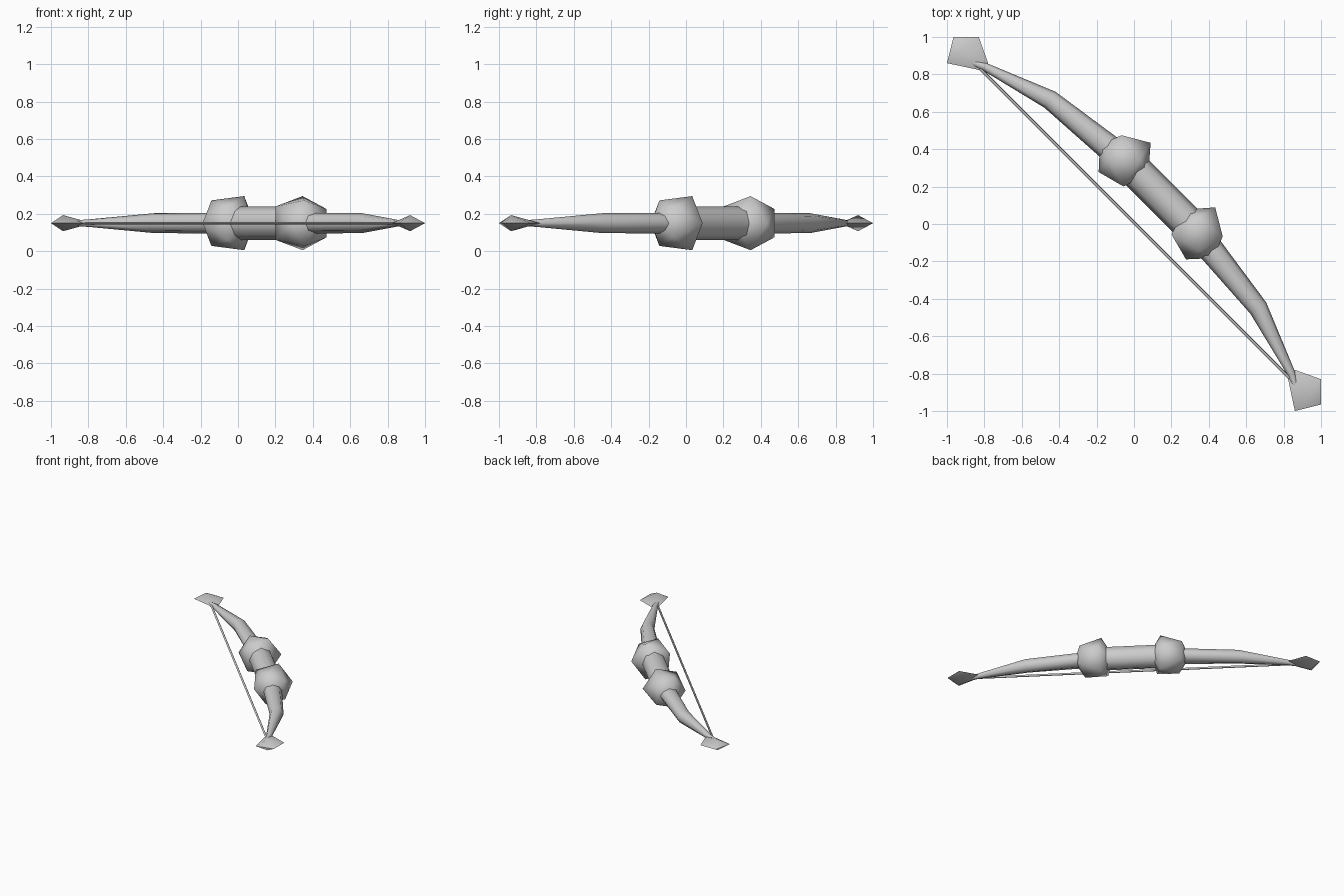
import bpy, bmesh, math
from mathutils import Matrix, Vector

cube = bpy.data.objects.get("Cube")
if cube:
    bpy.data.objects.remove(cube)

grey = bpy.data.materials.new("plain grey")
grey.use_nodes = True
grey.diffuse_color = (0.6, 0.6, 0.6, 1)
grey.node_tree.nodes["Principled BSDF"].inputs["Base Color"].default_value = (0.6, 0.6, 0.6, 1)

# The bow lies flat on a diagonal: u runs along the string, v points to the grip
MID = 0.15
TURN = Matrix.Translation((0, 0, MID)) @ Matrix.Rotation(-math.pi / 4, 4, 'Z')


def finish(name, bm, angle):
    bmesh.ops.recalc_face_normals(bm, faces=bm.faces)
    mesh = bpy.data.meshes.new(name)
    bm.to_mesh(mesh)
    bm.free()
    mesh.materials.append(grey)
    obj = bpy.data.objects.new(name, mesh)
    bpy.context.collection.objects.link(obj)
    bpy.ops.object.select_all(action='DESELECT')
    obj.select_set(True)
    bpy.context.view_layer.objects.active = obj
    bpy.ops.object.shade_smooth_by_angle(angle=math.radians(angle))
    return obj


def loft(name, rings, sides, side=1, tilt=0.0, angle=60):
    """Skin rings of (u, v, radius across, radius up, twist); side=-1 mirrors along u."""
    bm = bmesh.new()
    loops = []
    for u, v, across, up, twist in rings:
        loop = []
        for i in range(sides):
            a = 2 * math.pi * i / sides + twist
            w = across * math.cos(a)
            p = Vector((side * (u - w * math.sin(tilt)), v + w * math.cos(tilt), up * math.sin(a)))
            loop.append(bm.verts.new(TURN @ p))
        loops.append(loop)
    for a, b in zip(loops, loops[1:]):
        for i in range(sides):
            j = (i + 1) % sides
            bm.faces.new((a[i], a[j], b[j], b[i]))
    bm.faces.new(loops[0])
    bm.faces.new(loops[-1])
    return finish(name, bm, angle)


def knob(name, side):
    """Twenty-sided ball made of two staggered pentagons and two poles."""
    tilt = math.radians(13)
    axis = Vector((math.cos(tilt), math.sin(tilt), 0))
    centre = Vector((-0.283, 0.205, 0))
    bm = bmesh.new()

    def add(p):
        return bm.verts.new(TURN @ Vector((side * p.x, p.y, p.z)))

    def ring(along, r, twist):
        out = []
        for i in range(5):
            a = 2 * math.pi * i / 5 + twist
            across = Vector((-math.sin(tilt), math.cos(tilt), 0)) * math.cos(a)
            out.append(add(centre + axis * along + (across + Vector((0, 0, math.sin(a)))) * r))
        return out

    inner, outer = ring(0.075, 0.152, 0), ring(-0.078, 0.128, math.pi / 5)
    pole_in, pole_out = add(centre + axis * 0.155), add(centre - axis * 0.15)
    for i in range(5):
        j = (i + 1) % 5
        bm.faces.new((inner[i], inner[j], pole_in))
        bm.faces.new((outer[j], outer[i], pole_out))
        bm.faces.new((inner[i], outer[i], inner[j]))
        bm.faces.new((outer[i], outer[j], inner[j]))
    finish(name, bm, 60)


def tip_gem(name, side):
    """Flat five-sided double pyramid at the end of a limb."""
    outline = [(-1, 0.86), (-0.965, 1), (-0.83, 1), (-0.78, 0.86), (-0.825, 0.823)]
    peak = (-0.935, 0.92)
    bm = bmesh.new()

    def add(p, z):
        x, y = p if side > 0 else (p[1], p[0])
        return bm.verts.new((x, y, MID + z))

    rim = [add(p, 0) for p in outline]
    for z in (0.043, -0.043):
        apex = add(peak, z)
        for i in range(5):
            bm.faces.new((rim[i], rim[(i + 1) % 5], apex))
    finish(name, bm, 60)


# Grip between the knobs
loft("grip", [(-0.28, 0.207, 0.09, 0.09, 0), (0.28, 0.207, 0.09, 0.09, 0)], 8)

# Limbs, knobs and tips on both sides
for label, side in (("right", 1), ("left", -1)):
    loft(label + "_limb", [(-1.22, 0.0, 0.016, 0.016, 0),
                           (-1.16, 0.03, 0.022, 0.02, 0),
                           (-0.788, 0.152, 0.052, 0.053, 0),
                           (-0.28, 0.205, 0.074, 0.056, 0)],
         8, side, math.radians(10))
    knob(label + "_knob", side)
    tip_gem(label + "_tip", side)

# String
loft("string", [(-1.19, 0.006, 0.008, 0.008, 0), (1.19, 0.006, 0.008, 0.008, 0)], 6)
